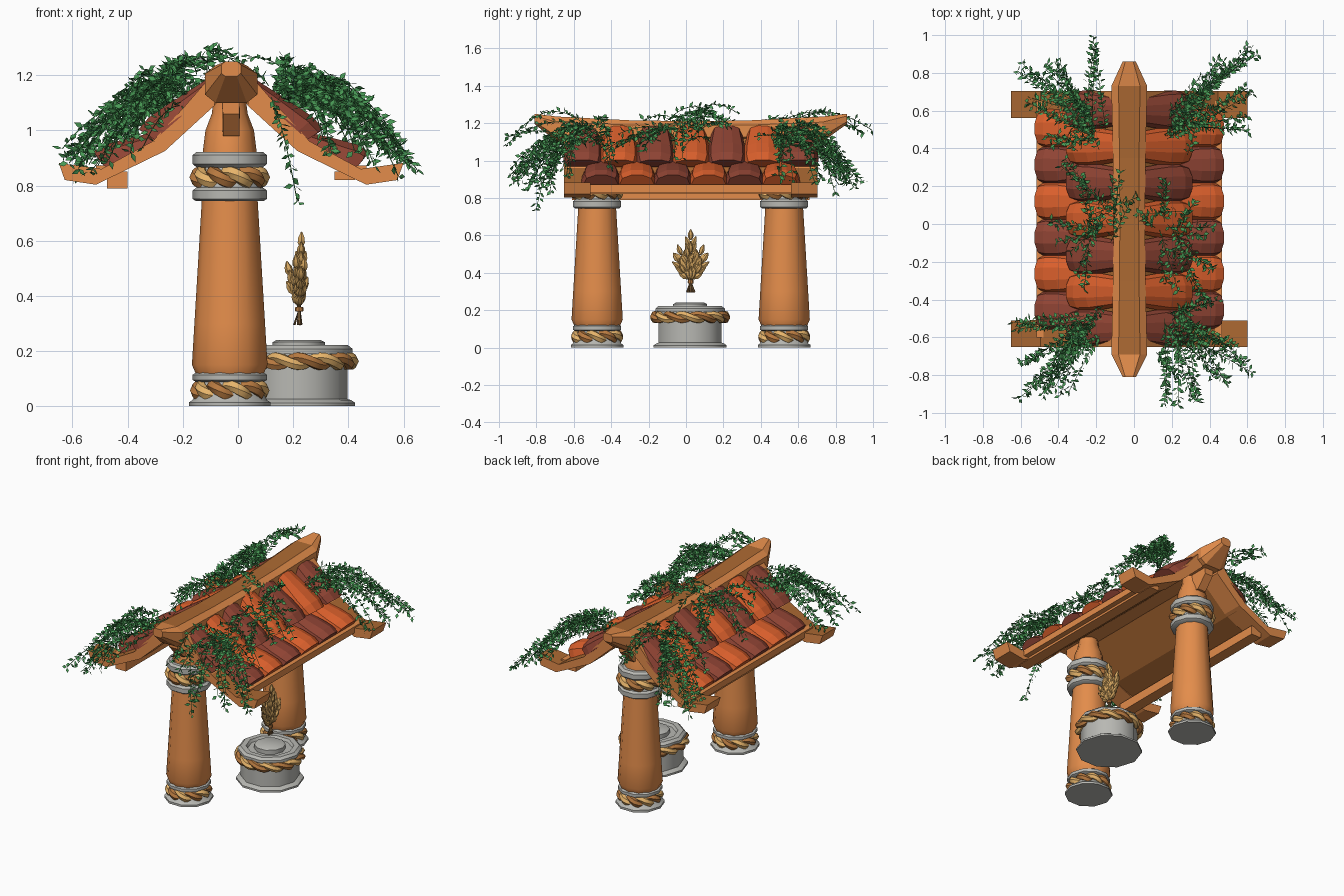
import bpy, bmesh, math, random
from mathutils import Vector as V

if "Cube" in bpy.data.objects:
    bpy.data.objects.remove(bpy.data.objects["Cube"])
random.seed(4)
CX, CY = -0.025, 0.025


def material(name, rgb):
    m = bpy.data.materials.new(name)
    m.diffuse_color = (*rgb, 1)
    m.use_nodes = True
    m.node_tree.nodes["Principled BSDF"].inputs["Base Color"].default_value = m.diffuse_color
    return m


WOOD = material("orange wood", (0.77, 0.265, 0.07))
BROWN = material("weathered wood", (0.41, 0.14, 0.032))
STONE = material("grey stone", (0.48, 0.48, 0.45))
TAN = material("light rope", (0.82, 0.47, 0.15))
ROPE = material("dark rope", (0.47, 0.19, 0.05))
CLAY = material("orange tile", (0.70, 0.115, 0.025))
RED = material("red brown tile", (0.28, 0.058, 0.034))
LEAF = material("leaf green", (0.065, 0.32, 0.09))
GOLD = material("wheat gold", (0.68, 0.39, 0.12))
STALK = material("wheat stalk", (0.22, 0.12, 0.045))


def loft(bm, rings, mat=0, closed=False):
    """Skin a list of rings of points; ends are capped unless closed."""
    vs = [[bm.verts.new(p) for p in r] for r in rings]
    n, fs = len(vs[0]), []
    for i in range(len(vs) if closed else len(vs) - 1):
        a, b = vs[i], vs[(i + 1) % len(vs)]
        fs += [bm.faces.new((a[k], a[(k + 1) % n], b[(k + 1) % n], b[k])) for k in range(n)]
    if not closed:
        fs += [bm.faces.new(vs[0][::-1]), bm.faces.new(vs[-1])]
    for f in fs:
        f.material_index = mat


def finish(name, bm, mats, rule=None, smooth=0, fix=True):
    if fix:
        bmesh.ops.recalc_face_normals(bm, faces=bm.faces)
    bm.normal_update()
    if rule:
        for f in bm.faces:
            f.material_index = rule(f)
    me = bpy.data.meshes.new(name)
    bm.to_mesh(me)
    bm.free()
    for m in mats:
        me.materials.append(m)
    ob = bpy.data.objects.new(name, me)
    bpy.context.collection.objects.link(ob)
    if smooth:
        bpy.ops.object.select_all(action='DESELECT')
        ob.select_set(True)
        bpy.context.view_layer.objects.active = ob
        bpy.ops.object.shade_smooth_by_angle(angle=math.radians(smooth))


def lathe(name, x, y, prof, mat, n=10, smooth=38):
    bm = bmesh.new()
    loft(bm, [[(x + r * math.cos(2 * math.pi * k / n), y + r * math.sin(2 * math.pi * k / n), z)
               for k in range(n)] for r, z in prof])
    finish(name, bm, [mat], smooth=smooth)


def tube(bm, pts, r, n, mat=0, closed=False):
    rings = []
    for i, p in enumerate(pts):
        a = pts[i - 1] if i or closed else p
        b = pts[(i + 1) % len(pts)] if i < len(pts) - 1 or closed else p
        t = (b - a).normalized()
        u = t.cross(V((0, 0, 1)) if abs(t.z) < .95 else V((1, 0, 0))).normalized()
        w = t.cross(u)
        rings.append([p + r * (u * math.cos(2 * math.pi * k / n) + w * math.sin(2 * math.pi * k / n)) for k in range(n)])
    loft(bm, rings, mat, closed)


def rope(name, x, y, z, R, o, r, twists):
    bm = bmesh.new()
    for j in range(2):
        pts = []
        for i in range(72):
            a = 2 * math.pi * i / 72
            ph = -twists * a + j * math.pi
            q = R + o * math.cos(ph)
            pts.append(V((x + q * math.cos(a), y + q * math.sin(a), z + o * math.sin(ph))))
        tube(bm, pts, r, 6, j, True)
    finish(name, bm, [TAN, ROPE], smooth=50)


# pillars with stone collars and rope bands
for tag, y in (("front", CY - .5), ("back", CY + .5)):
    x = -.03
    lathe(tag + "_pillar_foot", x, y, [(.148, 0), (.148, .014), (.135, .022), (.1, .1)], STONE)
    rope(tag + "_pillar_lower_rope", x, y, .057, .104, .018, .022, 5)
    lathe(tag + "_pillar_lower_collar", x, y, [(.122, .088), (.135, .095), (.135, .114), (.122, .122)], STONE)
    lathe(tag + "_pillar_shaft", x, y, [(.122, .115), (.137, .15), (.128, .3), (.101, .75)], WOOD, 12, 40)
    lathe(tag + "_pillar_upper_collar", x, y, [(.122, .743), (.135, .752), (.135, .782), (.12, .793), (.1, .87)], STONE)
    rope(tag + "_pillar_upper_rope", x, y, .83, .104, .018, .024, 5)
    lathe(tag + "_pillar_top_collar", x, y, [(.12, .866), (.135, .878), (.135, .91), (.12, .922)], STONE)
    lathe(tag + "_pillar_neck", x, y, [(.098, .92), (.088, 1.0), (.065, 1.06), (.06, 1.1)], WOOD)
    # wedge below the ridge beam
    s = -1 if tag == "front" else 1
    bm = bmesh.new()
    loft(bm, [[(CX + d, y + s * dy, z) for d, z in ((-.03, zb), (.03, zb), (.033, 1.12), (-.033, 1.12))]
              for dy, zb in ((0, .98), (.1, .98), (.17, 1.06))])
    finish(tag + "_ridge_wedge", bm, [WOOD])

# ridge beam with upturned tapered ends
bm = bmesh.new()
rings = []
for y, w, t, b in ((-.81, .035, 1.25, 1.195), (-.69, .095, 1.235, 1.1), (-.3, .086, 1.215, 1.1), (.03, .083, 1.21, 1.1),
                   (.35, .086, 1.215, 1.1), (.73, .095, 1.235, 1.1), (.86, .035, 1.25, 1.195)):
    c = .22 * (t - b)
    half = [(.6 * w, t), (w, t - c), (w, b + c), (.6 * w, b)]
    rings.append([(CX + d, y, z) for d, z in half] + [(CX - d, y, z) for d, z in half[::-1]])
loft(bm, rings)
finish("ridge_beam", bm, [WOOD, BROWN], lambda f: int(f.normal.z > .9 and abs(f.calc_center_median().y - CY) < .65))


def prism(name, side, prof, y0, y1, mats, rule=None):
    bm = bmesh.new()
    loft(bm, [[(CX + side * d, y, z) for d, z in prof] for y in (y0, y1)])
    finish(name, bm, mats, rule)


RAFTER = [(.07, 1.2), (.17, 1.085), (.285, .96), (.47, .86), (.625, .882), (.603, .82), (.49, .803), (.24, .925), (.06, 1.09)]
DECK = [(.04, 1.15), (.27, .945), (.46, .862), (.46, .835), (.26, .915), (.04, 1.11)]


def box(d0, d1, z0, z1):
    return [(d0, z0), (d1, z0), (d1, z1), (d0, z1)]


def tile(bm, y, side, top, low, width, mat):
    """Barrel tile: arched sections, narrow at the top, flaring to a rounded lower lip."""
    a, b = V(top), V(low)
    nrm = V((a.y - b.y, b.x - a.x)).normalized()
    run = (b - a).normalized()
    rings = []
    for t, wk, h, lip in ((0, .78, .028, 0), (.6, 1.04, .056, 0), (.85, 1.06, .066, .008), (1, .95, .058, .02)):
        ring = []
        for k in range(6):
            sn = math.sin(math.pi * k / 5)
            q = a.lerp(b, t) + run * lip * sn + nrm * (h * sn if 0 < k < 5 else -.012)
            ring.append((CX + side * q.x, y - .5 * width * wk * math.cos(math.pi * k / 5), q.y))
        rings.append(ring)
    loft(bm, rings, mat)


for tag, s in (("left", -1), ("right", 1)):
    for end, y0, y1 in (("front", -.652, -.51), ("back", .562, .703)):
        prism(f"{tag}_{end}_rafter", s, RAFTER, y0, y1, [WOOD, BROWN], lambda f: int(f.normal.z > .8))
    prism(tag + "_roof_deck", s, DECK, -.6, .65, [BROWN])
    lift = .03 if s > 0 else 0
    prism(tag + "_eave_purlin", s, box(.375, .45, .79 + lift, .85), -.61, .66, [WOOD])
    prism(tag + "_eave_board", s, box(.455, .49, .83, .872), -.6, .65, [WOOD])
    # two courses of roof tiles in alternating colours
    bm = bmesh.new()
    for i in range(7):
        tile(bm, CY - .575 + i * .192, s, (.06, 1.172), (.285, .975), .2, (i + 1) % 2)
    for i in range(6):
        tile(bm, CY - .48 + i * .192, s, (.22, .98), (.462, .878), .2, (i + 1) % 2)
    finish(tag + "_roof_tiles", bm, [CLAY, RED])

# offering pedestal with recessed top
PX, PY = .22, .022
lathe("pedestal_body", PX, PY, [(.205, 0), (.205, .012), (.19, .022), (.177, .026), (.177, .19), (.195, .19),
                                (.195, .208), (.178, .222), (.145, .222), (.135, .205)], STONE)
lathe("pedestal_plate", PX, PY, [(.095, .2), (.095, .232), (.08, .24)], STONE)
rope("pedestal_rope", PX, PY, .163, .184, .014, .02, 7)

# floating wheat bundle
bm, st = bmesh.new(), bmesh.new()
tie = V((.222, .025, .35))


def grain(c, d, k):
    m = d.to_track_quat('Z', 'Y').to_matrix()
    loft(bm, [[c + m @ V((r * k * math.cos(q * math.pi / 3), r * k * math.sin(q * math.pi / 3), z * k)) for q in range(6)]
              for r, z in ((.003, -.02), (.0115, -.006), (.0105, .008), (.002, .025))])


for ay, ax, ln in ((0, .03, .25), (.35, -.06, .18), (-.35, -.06, .18), (.6, .04, .15), (-.6, .04, .15),
                   (.12, -.26, .15), (-.12, .1, .16)):
    d = V((ax, ay, 1)).normalized()
    tube(st, [tie - V((-ax * .07, ay * .035, .055)), tie, tie + d * (ln - .03)], .005, 5)
    u = d.cross(V((1, 0, 0))).normalized()
    w = d.cross(u)
    for k in range(int(ln / .034) - 1):
        base = tie + d * (ln - .035 - k * .034)
        for side in (u, -u) + ((w * .6, -w * .6) if k % 2 else ()):
            if base.z > .385:
                grain(base + side * .016, (d + side * .45).normalized(), 1.3)
    grain(tie + d * ln, d, 1.3)
finish("wheat_grains", bm, [GOLD], smooth=50)
finish("wheat_stalks", st, [STALK])
lathe("wheat_tie", tie.x, tie.y, [(.014, .343), (.016, .35), (.014, .36)], ROPE, 8)

# leafy vines: each clump is a root and the points its strands arch out to
CLUMPS = {
    "back_right": ((.23, .5, 1.13), [(.61, .9, .87), (.55, .82, .9), (.45, .87, .95), (.6, .53, .9), (.58, .7, .9), (.35, .75, 1.08)]),
    "back_left": ((-.23, .5, 1.13), [(-.58, .82, .88), (-.5, .84, .9), (-.4, .85, .93), (-.2, .95, 1.14), (-.55, .62, .9), (-.42, .45, 1.0)]),
    "front_left": ((-.23, -.52, 1.13), [(-.58, -.88, .87), (-.48, -.86, .9), (-.38, -.9, .93), (-.6, -.54, .9), (-.56, -.74, .88), (-.35, -.75, 1.08)]),
    "front_right": ((.23, -.5, 1.13), [(.2, -.95, 1.13), (.32, -.9, .92), (.45, -.83, .9), (.6, -.75, .88), (.5, -.62, .92), (.42, -.4, 1.0)]),
    "middle_left": ((-.18, .03, 1.16), [(-.36, .33, 1.1), (-.31, .22, 1.1), (-.4, 0, 1.04), (-.36, -.12, 1.07), (-.26, -.3, 1.12), (-.1, .28, 1.22), (-.02, .1, 1.24)]),
    "middle_right": ((.18, -.05, 1.16), [(.16, .25, 1.22), (.4, -.05, 1.05), (.38, -.2, 1.05), (.35, -.38, 1.02), (.2, -.32, 1.14), (.3, .1, 1.14), (.05, .04, 1.24)]),
}


def rnd(s):
    return V([random.uniform(-s, s) for _ in range(3)])


def strand(bm, a, b, h):
    n = max(7, int((b - a).length / .024))
    pts = [a.lerp(b, i / n) + V((0, 0, 4 * h * (i / n) * (1 - i / n))) for i in range(n + 1)]
    tube(bm, pts, .002, 3)
    for i in range(1, n + 1):
        t = (pts[i] - pts[i - 1]).normalized()
        side = t.cross(V((0, 0, 1)) + rnd(.8)).normalized()
        for s in (-1, 1):
            d = (t * .6 + side * s + rnd(.5)).normalized()
            w = d.cross(rnd(1)).normalized() * random.uniform(.008, .0115)
            ln = random.uniform(.03, .042)
            p = pts[i] + rnd(.006)
            up = d.cross(w) * .15
            v = [bm.verts.new(q) for q in (p, p + d * ln * .45 + w + up, p + d * ln, p + d * ln * .45 - w + up)]
            bm.faces.new((v[0], v[1], v[2]))
            bm.faces.new((v[0], v[2], v[3]))


for tag, (root, tips) in CLUMPS.items():
    bm = bmesh.new()
    mid = "middle" in tag
    for tip in tips:
        for _ in range(2 if mid else 3):
            h = random.uniform(.02, .06) if mid else random.uniform(.05, .13)
            strand(bm, V(root) + rnd(.08) + V((0, random.uniform(-.06, .06), 0)), V(tip) + rnd(.045), h)
    if tag == "front_right":
        strand(bm, V((.12, -.68, 1.12)), V((.215, -.8, .74)), .04)
    for v in bm.verts:
        v.co.y = max(-1, min(1, v.co.y))
        v.co.z = min(v.co.z, 1.32)
    finish(tag + "_vines", bm, [LEAF], fix=False)
